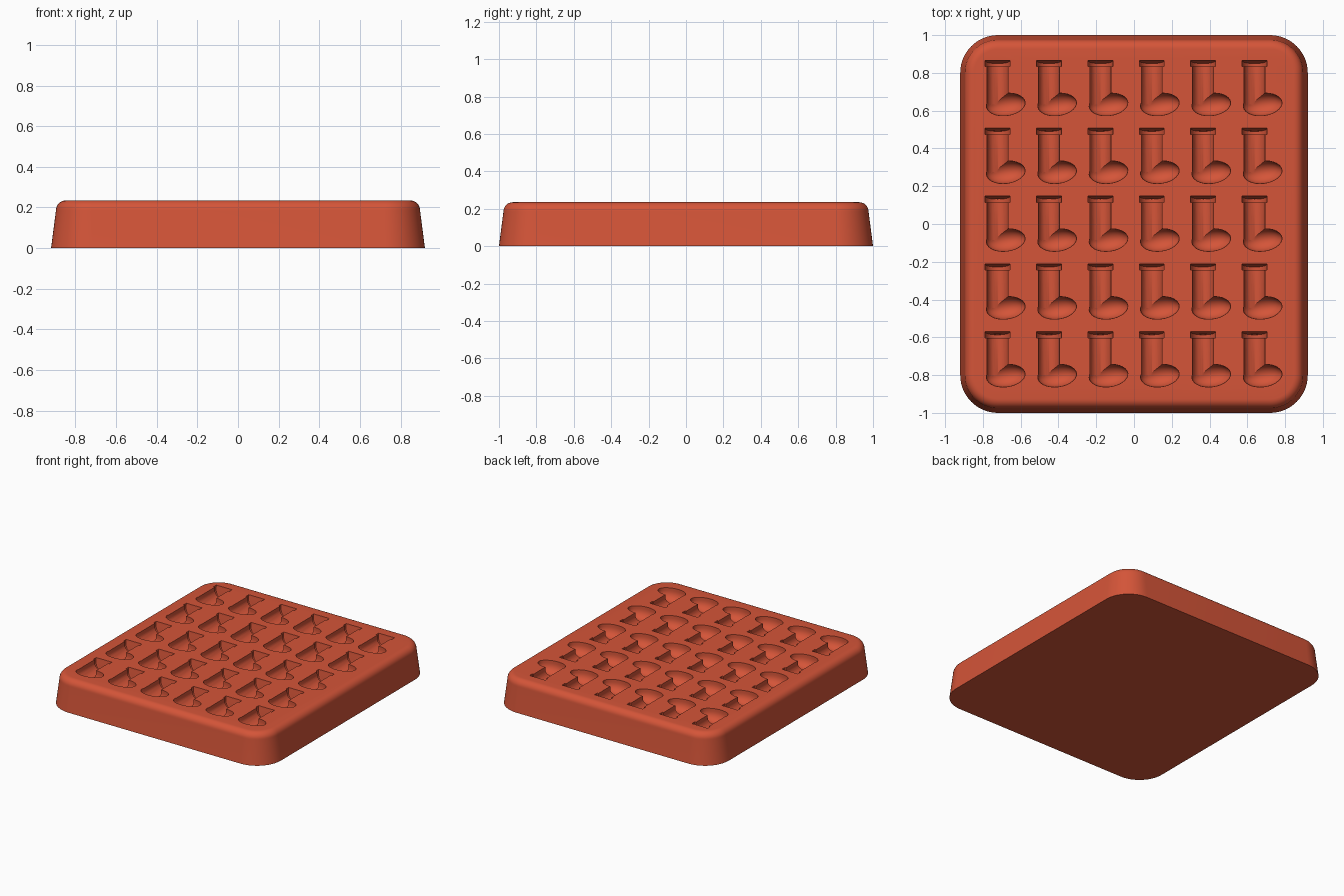
import bpy
import bmesh
from math import sin, cos, pi, radians
from mathutils import Matrix, Vector

if "Cube" in bpy.data.objects:
    bpy.data.objects.remove(bpy.data.objects["Cube"])

HEIGHT = 0.235
HALF_X, HALF_Y = 0.92, 1.0
COLUMNS, ROWS = 6, 5
STEP_X, STEP_Y = 0.272, 0.359

terracotta = bpy.data.materials.new("terracotta red")
terracotta.use_nodes = True
colour = (0.66, 0.09, 0.04, 1)
terracotta.diffuse_color = colour
terracotta.node_tree.nodes["Principled BSDF"].inputs["Base Color"].default_value = colour


def make_object(name, bm):
    bmesh.ops.recalc_face_normals(bm, faces=bm.faces)
    mesh = bpy.data.meshes.new(name)
    bm.to_mesh(mesh)
    bm.free()
    mesh.materials.append(terracotta)
    obj = bpy.data.objects.new(name, mesh)
    bpy.context.collection.objects.link(obj)
    return obj


def rounded_ring(bm, inset, z, radius=0.2, steps=14):
    """Rounded rectangle of vertices, pulled in by inset."""
    r = radius - inset
    ring = []
    for k, (sx, sy) in enumerate([(1, 1), (-1, 1), (-1, -1), (1, -1)]):
        for i in range(steps + 1):
            a = (k + i / steps) * pi / 2
            ring.append(bm.verts.new((sx * (HALF_X - radius) + r * cos(a),
                                      sy * (HALF_Y - radius) + r * sin(a), z)))
    return ring


# Tray block: drafted sides and a rolled top edge
bm = bmesh.new()
fillet, draft = 0.05, 0.024
profile = [(0, 0)]
for i in range(9):
    a = i / 8 * pi / 2
    profile.append((draft + fillet * (1 - cos(a)), HEIGHT - fillet + fillet * sin(a)))
rings = [rounded_ring(bm, inset, z) for inset, z in profile]
for low, high in zip(rings, rings[1:]):
    for i in range(len(low)):
        j = (i + 1) % len(low)
        bm.faces.new((low[i], low[j], high[j], high[i]))
bm.faces.new(rings[0][::-1])
bm.faces.new(rings[-1])
tray = make_object("mould_tray", bm)


# Cavity shapes, measured from the leg's axis and the foot's centre line
def trough(radius, depth, y0, y1, slope=0.0):
    """Round-bottomed channel along y, the far end leaning inwards."""
    points = []
    for i in range(17):
        a = pi + i / 16 * pi
        z = -(depth - radius) + radius * sin(a)
        points += [Vector((radius * cos(a), y0, z)),
                   Vector((radius * cos(a), y1 + slope * z / depth, z))]
    for x in (-radius, radius):
        points += [Vector((x, y, 0.03)) for y in (y0, y1)]
    return points


def foot_bowl(depth):
    """Half ellipsoid with short upright walls, toe turned slightly up."""
    turn = Matrix.Rotation(radians(7), 4, "Z")
    points = [Vector((0, 0, -depth))]
    rim = 0.02
    for k in range(7):
        b = k / 7 * pi / 2
        for i in range(28):
            a = i / 28 * 2 * pi
            x, y = 0.103 * cos(a) * cos(b), 0.059 * sin(a) * cos(b)
            points.append(turn @ Vector((x, y, -rim - (depth - rim) * sin(b))))
            if k == 0:
                points.append(turn @ Vector((x, y, 0.03)))
    return [p + Vector((0.043, 0, 0)) for p in points]


def cut_cavities(name, points):
    """Repeat one cavity shape over the grid and subtract it from the tray."""
    bm = bmesh.new()
    for c in range(COLUMNS):
        for r in range(ROWS):
            origin = Vector((-0.722 + c * STEP_X, -0.803 + r * STEP_Y, HEIGHT))
            verts = [bm.verts.new(origin + p) for p in points]
            result = bmesh.ops.convex_hull(bm, input=verts)
            loose = [v for v in result["geom_interior"] if isinstance(v, bmesh.types.BMVert)]
            bmesh.ops.delete(bm, geom=loose, context="VERTS")
    cutter = make_object(name, bm)
    cutter.hide_render = True
    boolean = tray.modifiers.new(name, "BOOLEAN")
    boolean.operation = "DIFFERENCE"
    boolean.solver = "EXACT"
    boolean.object = cutter
    bpy.context.view_layer.objects.active = tray
    bpy.ops.object.modifier_apply(modifier=name)
    bpy.data.objects.remove(cutter)


cut_cavities("leg_cutter", trough(0.055, 0.075, 0, 0.22))
cut_cavities("cuff_cutter", trough(0.066, 0.085, 0.2, 0.236, 0.02))
cut_cavities("foot_cutter", foot_bowl(0.085))

# Smooth curved walls, crisp cavity edges
bpy.ops.object.select_all(action="DESELECT")
tray.select_set(True)
bpy.context.view_layer.objects.active = tray
bpy.ops.object.shade_smooth_by_angle(angle=radians(30))
